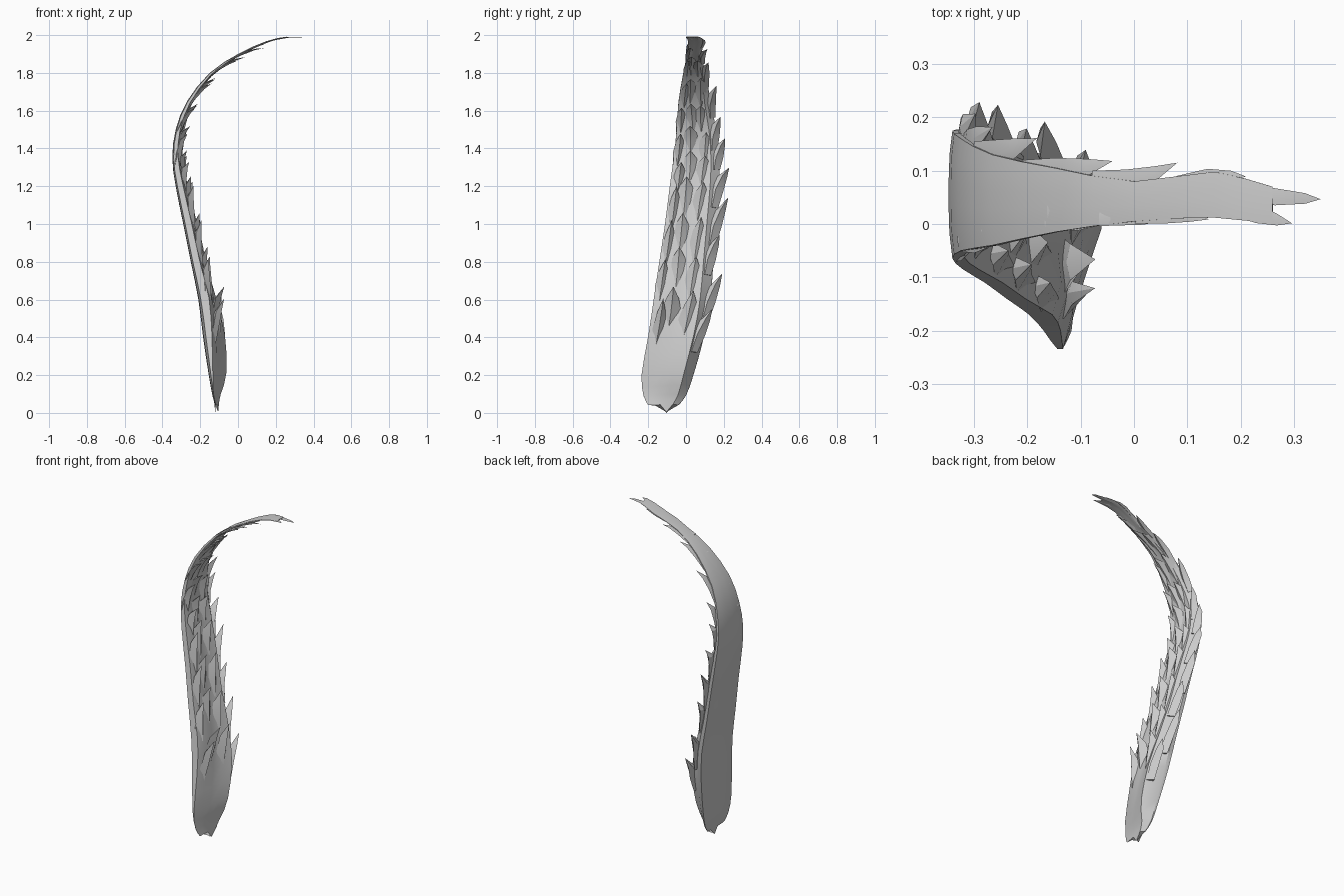
import bpy, bmesh, math, random
from mathutils import Vector

random.seed(4)
old = bpy.data.objects.get("Cube")
if old:
    bpy.data.objects.remove(old)

grey = bpy.data.materials.new("plain grey")
grey.use_nodes = True
tone = (0.6, 0.6, 0.6, 1)
grey.diffuse_color = tone
grey.node_tree.nodes["Principled BSDF"].inputs["Base Color"].default_value = tone

# Stations along the smooth back: x, z, near edge y, far edge y, thickness
STATIONS = [Vector(row) for row in (
    (-.12, .04, -.20, -.04, .02), (-.135, .09, -.225, 0, .045),
    (-.155, .2, -.235, .04, .098), (-.185, .4, -.20, .095, .128),
    (-.21, .6, -.17, .13, .11), (-.25, .8, -.14, .145, .09),
    (-.29, 1, -.11, .16, .085), (-.33, 1.2, -.085, .175, .075),
    (-.348, 1.35, -.065, .175, .06), (-.33, 1.5, -.05, .16, .045),
    (-.27, 1.65, -.04, .13, .035), (-.15, 1.8, -.015, .105, .022),
    (0, 1.9, .005, .08, .015), (.15, 1.968, .012, .098, .01),
    (.26, 1.992, 0, .07, .007), (.35, 1.992, 0, .07, .006))]
LAST = len(STATIONS) - 1
ACROSS = (0, .2, .4, .6, .82, 1)
RIDGED = (.15, .34, .56, .78, 1, .25)
SHALLOW = (.52, .68, .62, .66, .85, .35)


def station(s):
    """Catmull-Rom blend of the stations."""
    i = max(0, min(int(s), LAST - 1))
    t = s - i
    a, b, c, d = (STATIONS[max(0, min(j, LAST))] for j in range(i - 1, i + 3))
    return b + (c - a) * (t / 2) + (a * 2 - b * 5 + c * 4 - d) * (t * t / 2) \
        + (b * 3 - a - c * 3 + d) * (t ** 3 / 2)


def face_depth(s, u):
    """Share of the thickness reached by the inner face."""
    u = max(0, min(u, 1))
    i = max(k for k in range(len(ACROSS) - 1) if ACROSS[k] <= u)
    t = (u - ACROSS[i]) / (ACROSS[i + 1] - ACROSS[i])
    low = RIDGED[i] + (RIDGED[i + 1] - RIDGED[i]) * t
    high = SHALLOW[i] + (SHALLOW[i + 1] - SHALLOW[i]) * t
    mix = max(0, min((s - 1.5) / 2.5, 1))
    return low + (high - low) * mix


def place(s, u, share, lift=0):
    """Point at station s, u across the width, off the back by share + lift."""
    x, z, near, far, thick = station(s)
    ahead = station(min(s + .1, LAST)) - station(max(min(s, LAST) - .1, 0))
    along = Vector((ahead[0], 0, ahead[1])).normalized()
    inward = Vector((along.z, 0, -along.x))
    return Vector((x, near + (far - near) * u, z)) + inward * (thick * share + lift)


def finish(name, bm, angle):
    bmesh.ops.recalc_face_normals(bm, faces=bm.faces)
    mesh = bpy.data.meshes.new(name)
    bm.to_mesh(mesh)
    bm.free()
    obj = bpy.data.objects.new(name, mesh)
    bpy.context.collection.objects.link(obj)
    mesh.materials.append(grey)
    bpy.ops.object.select_all(action="DESELECT")
    obj.select_set(True)
    bpy.context.view_layer.objects.active = obj
    bpy.ops.object.shade_smooth_by_angle(angle=math.radians(angle))


def skin(bm, rings):
    for one, two in zip(rings, rings[1:]):
        n = len(one)
        for i in range(n):
            bm.faces.new((one[i], one[(i + 1) % n], two[(i + 1) % n], two[i]))


# Curved body: smooth back, ridged inner face, ragged foot
bm = bmesh.new()
rings = []
for step in range((LAST - 1) * 2 + 1):
    s = step / 2
    points = [place(s, u, face_depth(s, u)) for u in ACROSS]
    points += [place(s, u, .12 * abs(2 * u - 1) ** 3) for u in reversed(ACROSS)]
    if step == 0:
        for i, u in enumerate(ACROSS + ACROSS[::-1]):
            points[i].z -= .04 if u == .6 else 0
    rings.append([bm.verts.new(p) for p in points])
skin(bm, rings)
bm.faces.new(rings[0])
bm.faces.new(rings[-1])
finish("curved_body", bm, 35)


def tuft(bm, tip_s, u, length, width, lift, splay):
    """Pointed blade that leaves the inner face and ends at station tip_s."""
    rings = []
    for t, wide, rise in ((0, .8, -.2), (.4, 1, .15), (.75, .62, .5)):
        s = tip_s - length * (1 - t)
        x, z, near, far, thick = station(s)
        half = width * wide / (far - near)
        mid = u + splay * t * t / (far - near)
        share = face_depth(s, u)
        body = min(thick * .3, .02)
        rings.append([bm.verts.new(p) for p in (
            place(s, mid - half, share, lift * rise - body),
            place(s, mid, share, lift * rise + body * .5),
            place(s, mid + half, share, lift * rise - body),
            place(s, mid, share, lift * rise - body * 1.4))])
    skin(bm, rings)
    bm.faces.new(rings[0])
    x, z, near, far, thick = station(tip_s)
    tip = bm.verts.new(place(tip_s, u + splay / (far - near), face_depth(tip_s, u), lift))
    top = rings[-1]
    for i in range(4):
        bm.faces.new((top[i], top[(i + 1) % 4], tip))


# Overlapping tufts: column name, place across, first tip, width, lift, splay
COLUMNS = (("far_edge_tufts", .88, 3.75, .042, .012, .075),
           ("far_inner_tufts", .66, 4.1, .05, .035, .015),
           ("middle_tufts", .38, 4.25, .055, .05, -.005),
           ("near_edge_tufts", .14, 3.95, .035, .04, .0))
for name, u, first, width, lift, splay in COLUMNS:
    bm = bmesh.new()
    for row in range(10):
        tip_s = first + row * .98 + random.uniform(-.12, .12)
        if tip_s > LAST - 2:
            break
        slim = 1 - max(0, tip_s - 8) * .1
        raised = 1.6 if row == 0 else random.uniform(.8, 1.2)
        tuft(bm, tip_s, u + random.uniform(-.04, .04), random.uniform(1, 1.3),
             width * slim, lift * slim * raised, splay * slim * random.uniform(.8, 1.1))
    finish(name, bm, 25)

# Forked tip with side prongs
bm = bmesh.new()
tuft(bm, LAST, .75, 1.6, .016, 0, -.006)
tuft(bm, LAST - .65, .25, 1.1, .018, 0, -.015)
tuft(bm, LAST - 1.5, .85, 1, .016, 0, .016)
tuft(bm, LAST - 2.1, .1, .9, .014, .005, -.012)
finish("forked_tip", bm, 25)
